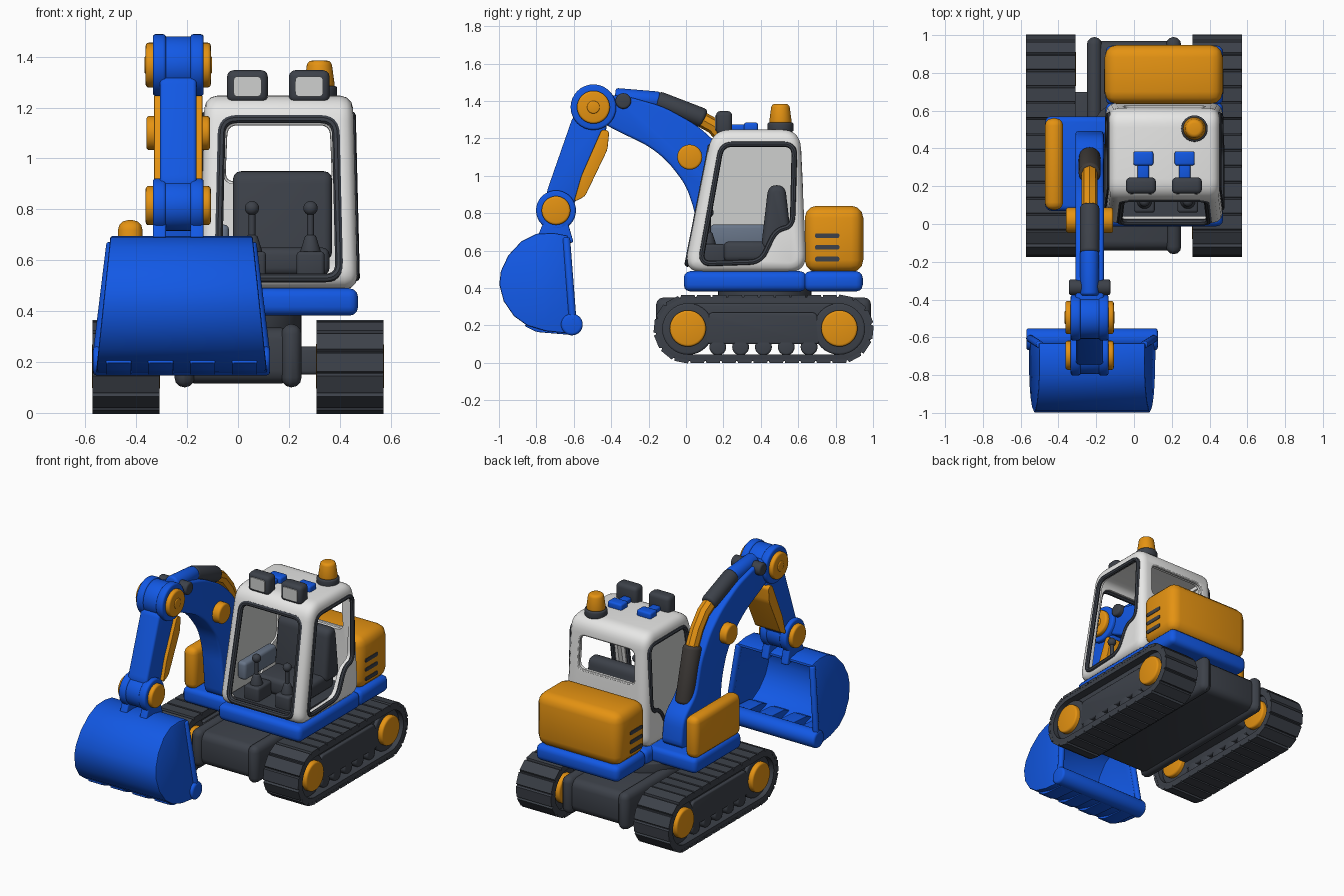
import bpy, bmesh, math
from mathutils import Vector

if "Cube" in bpy.data.objects:
    bpy.data.objects.remove(bpy.data.objects["Cube"])

def material(name, rgb):
    m = bpy.data.materials.new(name)
    m.diffuse_color = (*rgb, 1)
    m.use_nodes = True
    m.node_tree.nodes["Principled BSDF"].inputs["Base Color"].default_value = m.diffuse_color
    return m

BLUE = material("blue", (0.006, 0.098, 0.78))
ORANGE = material("orange", (0.78, 0.29, 0.006))
DARK = material("dark grey", (0.046, 0.053, 0.067))
WHITE = material("white", (0.82, 0.82, 0.81))
SLATE = material("slate grey", (0.14, 0.18, 0.25))
BROWN = material("brown grey", (0.05, 0.044, 0.04))
GLASS = material("pale grey", (0.62, 0.63, 0.62))

def add(name, bm, mat, bevel=0.0, seg=3):
    bmesh.ops.recalc_face_normals(bm, faces=bm.faces)
    me = bpy.data.meshes.new(name)
    bm.to_mesh(me)
    bm.free()
    ob = bpy.data.objects.new(name, me)
    bpy.context.collection.objects.link(ob)
    me.materials.append(mat)
    if bevel:
        b = ob.modifiers.new("bevel", 'BEVEL')
        b.width, b.segments, b.limit_method, b.angle_limit = bevel, seg, 'ANGLE', math.radians(32)
    return ob

def rounded(pts, r, n=6):
    """Fillet every corner of a 2D polygon."""
    out = []
    for i, p in enumerate(pts):
        p = Vector(p)
        a, b = Vector(pts[i - 1]) - p, Vector(pts[(i + 1) % len(pts)]) - p
        s = p + a.normalized() * min(r, a.length * 0.48)
        e = p + b.normalized() * min(r, b.length * 0.48)
        for k in range(n + 1):
            t = k / n
            out.append(tuple(s * (1 - t) ** 2 + p * 2 * t * (1 - t) + e * t * t))
    return out

def prism(name, pts, lo, hi, mat, axis='x', bevel=0.0):
    """Extrude a (y,z) outline along x, or an (x,z) outline along y."""
    bm = bmesh.new()
    place = (lambda p, d: (d, p[0], p[1])) if axis == 'x' else (lambda p, d: (p[0], d, p[1]))
    A, B = [[bm.verts.new(place(p, d)) for p in pts] for d in (lo, hi)]
    bm.faces.new(A)
    bm.faces.new(B)
    for i in range(len(A)):
        bm.faces.new((A[i - 1], A[i], B[i], B[i - 1]))
    return add(name, bm, mat, bevel)

def box(name, x0, x1, y0, y1, z0, z1, mat, bevel=0.015):
    return prism(name, [(y0, z0), (y1, z0), (y1, z1), (y0, z1)], x0, x1, mat, bevel=bevel)

def rod(name, p, q, r, mat, r2=None, bevel=0.01, seg=32):
    p, q = Vector(p), Vector(q)
    bm = bmesh.new()
    bmesh.ops.create_cone(bm, cap_ends=True, segments=seg, radius1=r, radius2=r if r2 is None else r2,
                          depth=(q - p).length)
    bm.transform((q - p).to_track_quat('Z', 'Y').to_matrix().to_4x4())
    bmesh.ops.translate(bm, verts=bm.verts, vec=(p + q) / 2)
    return add(name, bm, mat, bevel)

def xrod(name, cx, half, y, z, r, mat, bevel=0.012):
    return rod(name, (cx - half, y, z), (cx + half, y, z), r, mat, bevel=bevel)

def tube(name, pts, r, mat, cyclic=True):
    cu = bpy.data.curves.new(name, 'CURVE')
    cu.dimensions, cu.bevel_depth, cu.bevel_resolution, cu.use_fill_caps = '3D', r, 2, True
    sp = cu.splines.new('POLY')
    sp.points.add(len(pts) - 1)
    for s, p in zip(sp.points, pts):
        s.co = (*p, 1)
    sp.use_cyclic_u = cyclic
    ob = bpy.data.objects.new(name, cu)
    bpy.context.collection.objects.link(ob)
    cu.materials.append(mat)

def apply_all(ob):
    bpy.context.view_layer.objects.active = ob
    for m in list(ob.modifiers):
        bpy.ops.object.modifier_apply(modifier=m.name)

def cut(ob, cutter):
    apply_all(cutter)
    m = ob.modifiers.new("cut", 'BOOLEAN')
    m.operation, m.object, m.solver = 'DIFFERENCE', cutter, 'EXACT'
    apply_all(ob)
    bpy.data.objects.remove(cutter)

# Tracks
Y0, Y1, ZC = 0.01, 0.82, 0.181
def stadium(r, n=16):
    return ([(Y1 + r * math.cos(a), ZC + r * math.sin(a)) for a in [math.pi * (k / n - .5) for k in range(n + 1)]]
            + [(Y0 - r * math.cos(a), ZC - r * math.sin(a)) for a in [math.pi * (k / n - .5) for k in range(n + 1)]])
for s, side in ((1, "right"), (-1, "left")):
    cx = s * 0.44
    belt = prism(side + "_track_belt", stadium(0.172), cx - 0.13, cx + 0.13, DARK, bevel=0.006)
    apply_all(belt)
    cut(belt, prism("cutter", stadium(0.135), cx - 0.2, cx + 0.2, DARK))
    # tread pads spaced evenly round the loop
    L, R = Y1 - Y0, 0.172
    total, n = 2 * L + 2 * math.pi * R, 32
    bm = bmesh.new()
    for i in range(n):
        d = i * total / n
        if d < L: y, z, a = Y0 + d, ZC + R, 0
        elif d < L + math.pi * R:
            a = -(d - L) / R
            y, z = Y1 - R * math.sin(a), ZC + R * math.cos(a)
        elif d < 2 * L + math.pi * R: y, z, a = Y1 - (d - L - math.pi * R), ZC - R, math.pi
        else:
            a = math.pi - (d - 2 * L - math.pi * R) / R
            y, z = Y0 - R * math.sin(a), ZC + R * math.cos(a)
        u, v = Vector((0, math.cos(a), math.sin(a))), Vector((0, -math.sin(a), math.cos(a)))
        c = Vector((cx, y, z))
        q = [[bm.verts.new(c + Vector((x, 0, 0)) + u * h + v * t)
              for h, t in ((-.041, -.01), (.041, -.01), (.036, .009), (-.036, .009))] for x in (-.131, .131)]
        bm.faces.new(q[0])
        bm.faces.new(q[1])
        for k in range(4):
            bm.faces.new((q[0][k - 1], q[0][k], q[1][k], q[1][k - 1]))
    add(side + "_track_pads", bm, DARK)
    prism(side + "_track_frame", rounded([(0.1, 0.1), (0.72, 0.1), (0.7, 0.27), (0.12, 0.27)], 0.03),
          cx - 0.1, cx + 0.1, DARK, bevel=0.01)
    box(side + "_frame_top", cx - 0.08, cx + 0.08, 0.02, 0.8, 0.2, 0.32, DARK)
    for y in (Y0, Y1):
        xrod(side + "_sprocket", cx, 0.1, y, ZC, 0.138, DARK)
        xrod(side + "_wheel_cap", cx, 0.133, y, ZC + 0.003, 0.097, ORANGE)
    for k in range(5):
        xrod(side + "_roller", cx, 0.1, 0.17 + 0.122 * k, 0.085, 0.045, DARK)
    box(side + "_track_link", s * 0.2 if s > 0 else -0.36, 0.36 if s > 0 else -0.2, 0.1, 0.7, 0.15, 0.26, DARK)
    box(side + "_underframe_collar", min(s * .17, s * .25), max(s * .17, s * .25), -0.16, 0.99, 0.1, 0.35, DARK, 0.05)
box("underframe", -0.22, 0.22, -0.14, 0.97, 0.115, 0.335, DARK, 0.05)
rod("turntable", (0, 0.42, 0.3), (0, 0.42, 0.4), 0.25, DARK)

# Upper platform and engine
box("cab_base", -0.15, 0.472, -0.012, 0.645, 0.382, 0.49, BLUE, 0.035)
box("engine_base", -0.15, 0.472, 0.63, 0.945, 0.382, 0.49, BLUE, 0.035)
box("boom_base", -0.47, -0.1, 0.07, 0.57, 0.385, 0.49, BLUE, 0.03)
box("side_tank", -0.472, -0.375, 0.075, 0.56, 0.48, 0.758, ORANGE, 0.04)
box("engine_cover", -0.155, 0.47, 0.635, 0.948, 0.485, 0.84, ORANGE, 0.065)
for x in (-0.1555, 0.4705):
    for z in (0.555, 0.618, 0.68):
        prism("engine_vent", rounded([(0.69, z - .013), (0.82, z - .013), (0.82, z + .013), (0.69, z + .013)], 0.012),
              x - 0.003, x + 0.003, DARK)

# Cab shell with window openings
def wall(z):
    return 0.31 * (1 - 0.06 * (z - 0.49) / 0.75)
cab = prism("cab_shell", rounded([(-0.01, 0.485), (0.14, 1.247), (0.61, 1.247), (0.645, 0.485)], 0.1, 8),
            -0.15, 0.47, WHITE, bevel=0.05)
for v in cab.data.vertices:
    if v.co.y < 0.1 and v.co.z < 0.6:
        v.co.z = max(0.485, v.co.z - 0.0)
    v.co.x = 0.16 + (v.co.x - 0.16) / 0.31 * wall(v.co.z)
apply_all(cab)
cut(cab, prism("cutter", rounded([(0.035, 0.53), (0.165, 1.195), (0.57, 1.195), (0.6, 0.53)], 0.06), -0.1, 0.42, WHITE))
side_win = rounded([(0.075, 0.53), (0.19, 1.17), (0.58, 1.17), (0.57, 0.73), (0.48, 0.71), (0.4, 0.54)], 0.06)
front_win = rounded([(-0.08, 0.53), (-0.065, 1.155), (0.385, 1.155), (0.40, 0.53)], 0.06)
rear_win = rounded([(-0.06, 0.9), (-0.05, 1.14), (0.37, 1.14), (0.38, 0.9)], 0.05)
cut(cab, prism("cutter", side_win, -0.3, 0.7, WHITE))
cut(cab, prism("cutter", front_win, -0.2, 0.3, WHITE, 'y'))
cut(cab, prism("cutter", rear_win, 0.5, 0.8, WHITE, 'y'))
prism("left_window_pane", [(0.3 + (y - 0.3) * 1.02, z) for y, z in side_win], -0.12, -0.112, GLASS)
tube("right_window_trim", [(0.155 + wall(z), y, z) for y, z in side_win], 0.015, DARK)
tube("left_window_trim", [(0.165 - wall(z), y, z) for y, z in side_win], 0.015, DARK)
tube("front_window_trim", [(x, 0.0 + 0.197 * (z - 0.485), z) for x, z in front_win], 0.017, DARK)
tube("rear_window_trim", [(x, 0.636 - 0.046 * (z - 0.485), z) for x, z in rear_win], 0.01, WHITE)

# Cab interior
box("cab_floor", -0.1, 0.42, 0.04, 0.6, 0.515, 0.545, DARK, 0)
box("seat_cushion", -0.01, 0.36, 0.2, 0.52, 0.54, 0.65, DARK, 0.03)
prism("seat_back", rounded([(0.4, 0.6), (0.44, 0.95), (0.53, 0.95), (0.57, 0.6)], 0.05), -0.02, 0.37, DARK, bevel=0.035)
box("arm_console", -0.1, -0.035, 0.13, 0.47, 0.62, 0.74, SLATE, 0.02)
for x in (0.055, 0.285):
    box("lever_console", x - 0.055, x + 0.055, 0.06, 0.21, 0.53, 0.635, DARK, 0.015)
    rod("lever_boot", (x, 0.12, 0.63), (x, 0.12, 0.70), 0.042, DARK, 0.02)
    rod("lever_stick", (x, 0.12, 0.68), (x, 0.12, 0.8), 0.013, DARK, bevel=0)
    bm = bmesh.new()
    bmesh.ops.create_uvsphere(bm, u_segments=20, v_segments=12, radius=0.028)
    bmesh.ops.translate(bm, verts=bm.verts, vec=(x, 0.12, 0.805))
    add("lever_knob", bm, DARK)

# Roof lights and beacon
for x in (0.037, 0.28):
    box("roof_light", x - 0.08, x + 0.08, 0.16, 0.247, 1.22, 1.347, DARK, 0.025)
    prism("roof_light_lens", rounded([(x - .055, 1.243), (x - .055, 1.323), (x + .055, 1.323), (x + .055, 1.243)], 0.02),
          0.154, 0.162, GLASS, 'y')
    bx = 0.16 + (x - 0.16) * 0.9
    box("light_bracket", bx - 0.03, bx + 0.03, 0.235, 0.33, 1.235, 1.275, BLUE, 0.01)
    box("light_bracket_foot", bx - 0.053, bx + 0.053, 0.31, 0.385, 1.235, 1.285, BLUE, 0.012)
rod("beacon_base", (0.32, 0.505, 1.235), (0.32, 0.505, 1.285), 0.07, DARK)
rod("beacon", (0.32, 0.505, 1.275), (0.32, 0.505, 1.385), 0.062, ORANGE, 0.047, bevel=0.018)

# Boom, with its hydraulic line along the top
C = -0.235
boom = [(-0.49, 1.31), (-0.39, 1.25), (-0.2, 1.16), (-0.1, 1.08), (0, 0.95), (0.05, 0.8), (0.08, 0.48), (0.5, 0.48),
        (0.47, 0.68), (0.33, 0.8), (0.28, 1.0), (0.18, 1.16), (0.06, 1.27), (-0.12, 1.37), (-0.33, 1.43), (-0.49, 1.43)]
prism("boom", rounded(boom, 0.06, 4), C - 0.075, C + 0.075, BLUE, bevel=0.015)
xrod("boom_pin", C, 0.125, 0.02, 1.1, 0.067, ORANGE)
rod("ram_sleeve_upper", (C, -0.16, 1.405), (C, 0.1, 1.305), 0.052, DARK, bevel=0.02)
tube("ram_rod", [(C, 0.06, 1.315), (C, 0.15, 1.265), (C, 0.22, 1.18), (C, 0.28, 1.06)], 0.043, ORANGE, False)
rod("ram_sleeve_lower", (C, 0.265, 1.09), (C, 0.355, 0.73), 0.058, BROWN, bevel=0.02)
xrod("ram_pin", C, 0.11, -0.335, 1.4, 0.042, DARK)
rod("ram_tip", (C, -0.38, 1.42), (C, -0.14, 1.4), 0.05, BLUE, bevel=0.015)

# Stick and joints
prism("stick", rounded([(-0.6, 1.33), (-0.42, 1.3), (-0.43, 1.22), (-0.6, 0.84), (-0.72, 0.8), (-0.75, 0.9)], 0.04),
      C - 0.072, C + 0.072, BLUE, bevel=0.015)
prism("stick_guard", rounded([(-0.45, 1.25), (-0.41, 1.24), (-0.42, 1.14), (-0.54, 0.89), (-0.6, 0.86), (-0.56, 1.0)], 0.02),
      C - 0.095, C + 0.095, ORANGE, bevel=0.012)
for name, y, z, r, rc in (("elbow", -0.495, 1.367, 0.122, 0.088), ("wrist", -0.695, 0.815, 0.107, 0.077)):
    xrod(name + "_hub", C, 0.06, y, z, r * 0.93, BLUE)
    for s in (-1, 1):
        xrod(name + "_disc", C + s * 0.074, 0.026, y, z, r, BLUE)
        xrod(name + "_cap", C + s * 0.107, 0.021, y, z, rc, ORANGE)
        if name == "elbow":
            xrod("elbow_bolt", C + s * 0.113, 0.02, y, z, 0.034, ORANGE, 0.006)
for s in (-1, 1):
    prism("bucket_bracket", rounded([(-0.8, 0.66), (-0.75, 0.78), (-0.64, 0.78), (-0.6, 0.64)], 0.02),
          C + s * 0.074 - 0.026, C + s * 0.074 + 0.026, BLUE, bevel=0.008)

# Bucket: curved shell, open towards the back, wider at the lip
BX = -0.222
prof = [(-0.63, 0.68), (-0.71, 0.695), (-0.8, 0.69), (-0.88, 0.65), (-0.95, 0.575), (-0.99, 0.49), (-0.998, 0.42),
        (-0.975, 0.33), (-0.92, 0.25), (-0.85, 0.2), (-0.75, 0.17), (-0.61, 0.155)]
def half(z):
    return 0.28 + 0.055 * (0.69 - z) / 0.52
bm = bmesh.new()
A, B = [[bm.verts.new((BX + s * half(z), y, z)) for y, z in prof] for s in (-1, 1)]
bm.faces.new(A)
bm.faces.new(B[::-1])
for i in range(1, len(prof)):
    bm.faces.new((A[i - 1], B[i - 1], B[i], A[i]))
bucket = add("bucket", bm, BLUE)
if min(bucket.data.polygons, key=lambda p: p.center.y).normal.y > 0:
    bucket.data.flip_normals()
so = bucket.modifiers.new("wall", 'SOLIDIFY')
so.thickness, so.offset = 0.03, -1
bv = bucket.modifiers.new("bevel", 'BEVEL')
bv.width, bv.segments, bv.limit_method, bv.angle_limit = 0.008, 2, 'ANGLE', math.radians(40)
xrod("bucket_lip", BX, 0.348, -0.61, 0.205, 0.058, BLUE, 0.015)
for s in (-1, 1):
    rod("bucket_rim", (BX + s * 0.275, -0.64, 0.67), (BX + s * 0.33, -0.605, 0.22), 0.02, BLUE)
for k in range(4):
    x = BX + (k - 1.5) * 0.165
    prism("bucket_tooth", rounded([(-0.62, 0.15), (-0.62, 0.25), (-0.78, 0.24), (-0.87, 0.2), (-0.8, 0.165)], 0.02),
          x - 0.05, x + 0.05, BLUE, bevel=0.015)

# Apply modifiers and smooth the shading
bpy.ops.object.select_all(action='SELECT')
bpy.context.view_layer.objects.active = cab
bpy.ops.object.convert(target='MESH')
bpy.ops.object.shade_smooth_by_angle(angle=math.radians(38))
